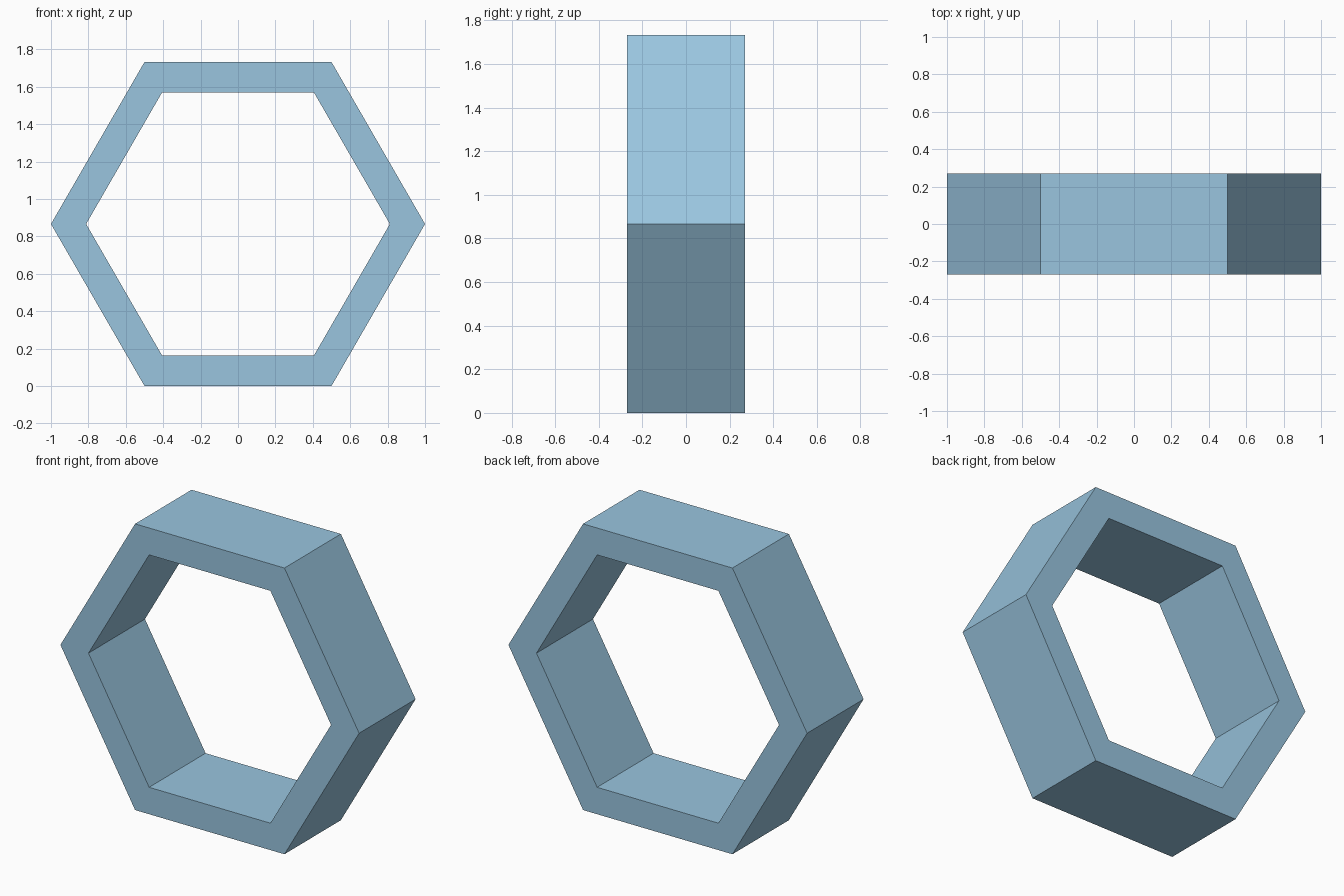
import bpy, bmesh
from math import cos, sin, pi

if "Cube" in bpy.data.objects:
    bpy.data.objects.remove(bpy.data.objects["Cube"])

OUTER_R, INNER_R, HALF_DEPTH = 1.0, 0.812, 0.27
CENTRE_Z = OUTER_R * sin(pi / 3)
SIDES = 6


def hexagon(bm, radius, y):
    """Ring of corner vertices in the xz plane."""
    return [bm.verts.new((radius * cos(2 * pi * i / SIDES), y,
                          CENTRE_Z + radius * sin(2 * pi * i / SIDES)))
            for i in range(SIDES)]


# Hexagonal frame: four corner loops bridged into a closed band
bm = bmesh.new()
loops = [hexagon(bm, r, y) for r, y in (
    (OUTER_R, -HALF_DEPTH), (OUTER_R, HALF_DEPTH),
    (INNER_R, HALF_DEPTH), (INNER_R, -HALF_DEPTH))]
for k, a in enumerate(loops):
    b = loops[(k + 1) % len(loops)]
    for i in range(SIDES):
        j = (i + 1) % SIDES
        bm.faces.new((a[i], a[j], b[j], b[i]))
bmesh.ops.recalc_face_normals(bm, faces=bm.faces)

mesh = bpy.data.meshes.new("hexagonal_frame")
bm.to_mesh(mesh)
bm.free()
frame = bpy.data.objects.new("hexagonal_frame", mesh)
bpy.context.collection.objects.link(frame)

# Light blue finish
blue = bpy.data.materials.new("light_blue")
blue.diffuse_color = (0.32, 0.56, 0.74, 1.0)
blue.use_nodes = True
blue.node_tree.nodes["Principled BSDF"].inputs["Base Color"].default_value = blue.diffuse_color
mesh.materials.append(blue)
